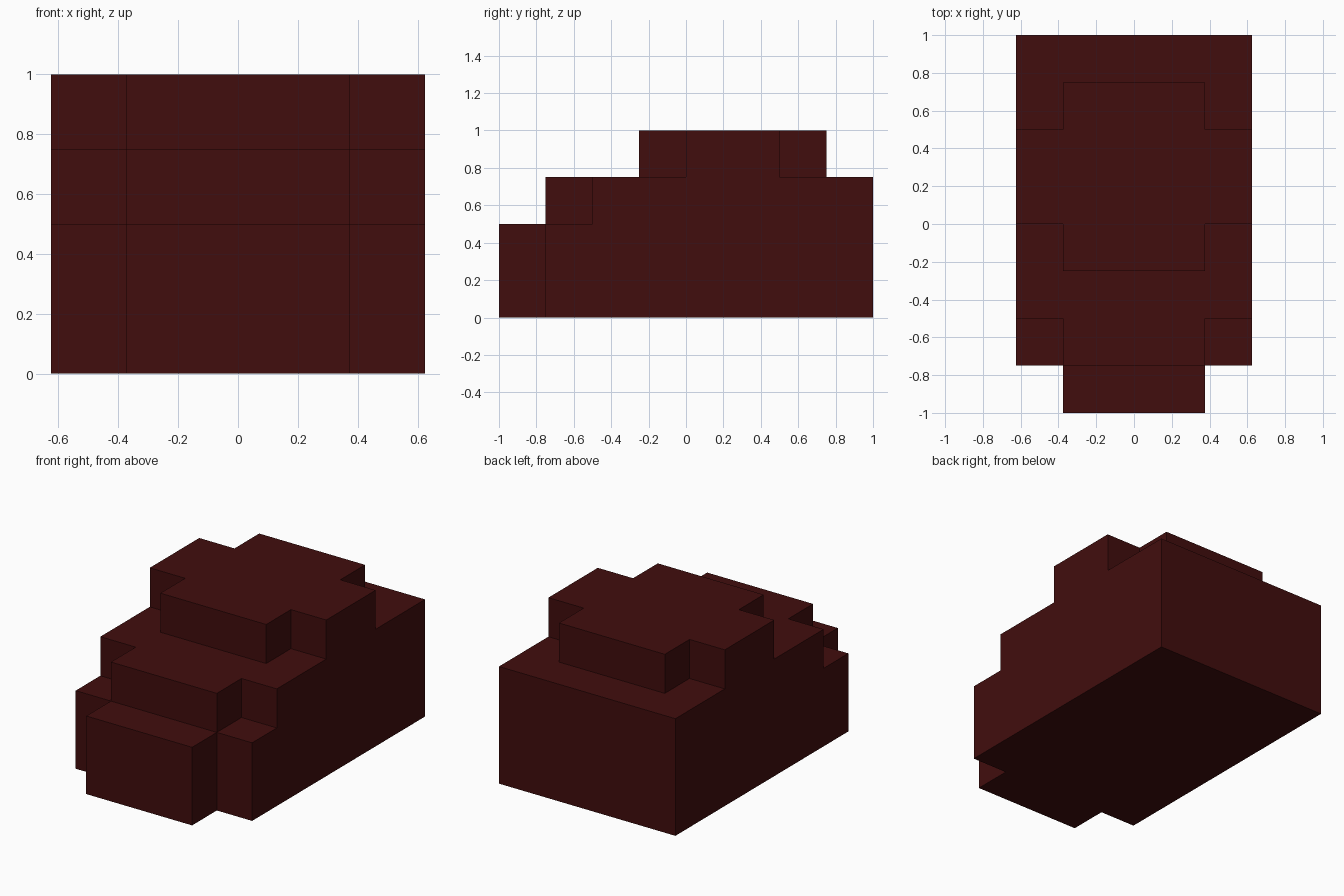
import bpy
import bmesh
import math

cube = bpy.data.objects.get("Cube")
if cube:
    bpy.data.objects.remove(cube, do_unlink=True)

# Single dark red colour
RED = (0.053, 0.004, 0.004, 1.0)
mat = bpy.data.materials.new("dark red")
mat.use_nodes = True
mat.diffuse_color = RED
bsdf = next(n for n in mat.node_tree.nodes if n.type == "BSDF_PRINCIPLED")
bsdf.inputs["Base Color"].default_value = RED
bsdf.inputs["Roughness"].default_value = 0.8

# Block heights in quarter units, from front to back
STEP = 0.25
X_LINES = [-0.625, -0.375, 0.375, 0.625]
SIDE = [0, 2, 3, 3, 4, 4, 3, 3]
MIDDLE = [2, 3, 3, 4, 4, 4, 4, 3]
COLUMNS = [SIDE, MIDDLE, SIDE]


def filled(cell):
    i, j, k = cell
    return 0 <= i < 3 and 0 <= j < 8 and 0 <= k < COLUMNS[i][j]


def corner(i, j, k):
    return (X_LINES[i], -1 + j * STEP, k * STEP)


# Outer skin of the stepped block: keep only faces next to empty space
bm = bmesh.new()
for i in range(3):
    for j in range(8):
        for k in range(COLUMNS[i][j]):
            for axis in range(3):
                for side in (0, 1):
                    near = [i, j, k]
                    near[axis] += 2 * side - 1
                    if filled(near):
                        continue
                    quad = []
                    for a, b in ((0, 0), (1, 0), (1, 1), (0, 1)):
                        c = [i, j, k]
                        c[axis] += side
                        c[(axis + 1) % 3] += a
                        c[(axis + 2) % 3] += b
                        quad.append(bm.verts.new(corner(*c)))
                    bm.faces.new(quad if side else quad[::-1])

# Weld the skin and merge flat areas into single faces
bmesh.ops.remove_doubles(bm, verts=bm.verts[:], dist=0.001)
bmesh.ops.dissolve_limit(bm, angle_limit=math.radians(1),
                         verts=bm.verts[:], edges=bm.edges[:])
bmesh.ops.recalc_face_normals(bm, faces=bm.faces[:])

mesh = bpy.data.meshes.new("stepped_block")
bm.to_mesh(mesh)
bm.free()
mesh.materials.append(mat)
block = bpy.data.objects.new("stepped_block", mesh)
bpy.context.collection.objects.link(block)
